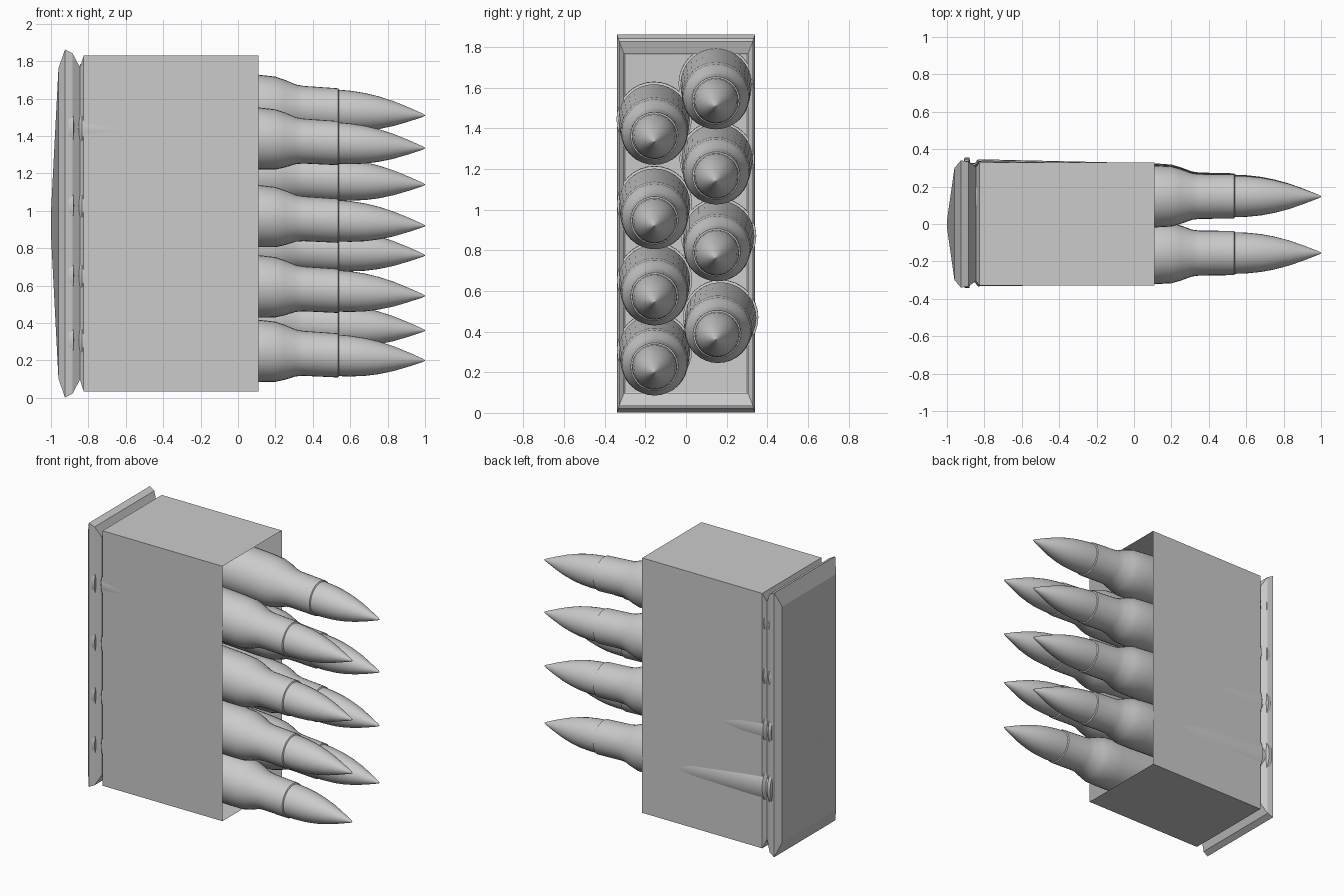
import bpy
import math
from mathutils import Vector

cube = bpy.data.objects.get("Cube")
if cube:
    bpy.data.objects.remove(cube, do_unlink=True)

grey = bpy.data.materials.new("plain grey")
grey.use_nodes = True
GREY = (0.6, 0.6, 0.6, 1)
grey.diffuse_color = GREY
grey.node_tree.nodes["Principled BSDF"].inputs["Base Color"].default_value = GREY


def build(name, rings, cap_start=False, cap_end=False, angle=30):
    """Loft a closed surface through rings with equal point counts."""
    n = len(rings[0])
    verts = [p for ring in rings for p in ring]
    faces = [(i * n + j, i * n + (j + 1) % n, (i + 1) * n + (j + 1) % n, (i + 1) * n + j)
             for i in range(len(rings) - 1) for j in range(n)]
    if cap_start:
        faces.append(tuple(reversed(range(n))))
    if cap_end:
        faces.append(tuple(range(len(verts) - n, len(verts))))
    mesh = bpy.data.meshes.new(name)
    mesh.from_pydata(verts, [], faces)
    mesh.materials.append(grey)
    obj = bpy.data.objects.new(name, mesh)
    bpy.context.collection.objects.link(obj)
    bpy.ops.object.select_all(action="DESELECT")
    obj.select_set(True)
    bpy.context.view_layer.objects.active = obj
    bpy.ops.object.shade_smooth_by_angle(angle=math.radians(angle))
    return obj


def rectangle(x, half_y, half_z, mid_z=0.932):
    return [(x, sy * half_y, mid_z + sz * half_z)
            for sy, sz in ((-1, -1), (1, -1), (1, 1), (-1, 1))]


# Clip body: domed base, flared lip, groove and open-ended box
clip_profile = [(-1, 0.02, 0.06), (-0.96, 0.30, 0.83), (-0.925, 0.34, 0.93),
                (-0.885, 0.333, 0.91), (-0.845, 0.305, 0.835),
                (-0.825, 0.33, 0.898), (0.11, 0.33, 0.898)]
build("clip_body", [rectangle(*p) for p in clip_profile], cap_start=True, angle=15)

# Cartridge outlines as (x, radius)
case_profile = [(-0.91, 0.17), (-0.905, 0.185), (-0.88, 0.185), (-0.875, 0.155),
                (-0.85, 0.155), (-0.835, 0.176), (0.11, 0.166), (0.2, 0.161),
                (0.25, 0.147), (0.31, 0.125), (0.35, 0.12), (0.535, 0.118),
                (0.54, 0.110)]
bullet_profile = [(0.53, 0.111), (0.6, 0.109), (0.68, 0.101), (0.75, 0.088),
                  (0.83, 0.067), (0.91, 0.039), (0.985, 0.01), (1.0, 0.002)]


def round_rings(profile, tip_y, base_y, tip_z, sides=32):
    """Circles along a slightly drooping axis that ends at the tip."""
    tip = Vector((1, tip_y, tip_z))
    slope = Vector((-1, (base_y - tip_y) / 1.9, 0.058))
    rings = []
    for x, r in profile:
        c = tip + slope * (1 - x)
        rings.append([(x, c.y + r * math.cos(a), c.z + r * math.sin(a))
                      for a in (math.tau * k / sides for k in range(sides))])
    return rings


# Two staggered columns of rounds: (column, tip y, [(tip z, base y), ...])
columns = [("front", -0.155, [(0.20, -0.155), (0.545, -0.155), (0.92, -0.155), (1.335, -0.157)]),
           ("back", 0.147, [(0.36, 0.171), (0.762, 0.161), (1.14, 0.153), (1.51, 0.148)])]
for column, tip_y, rows in columns:
    for i, (tip_z, base_y) in enumerate(rows, 1):
        build(f"{column}_case_{i}", round_rings(case_profile, tip_y, base_y, tip_z),
              cap_start=True, cap_end=True)
        build(f"{column}_bullet_{i}", round_rings(bullet_profile, tip_y, base_y, tip_z),
              cap_end=True)
